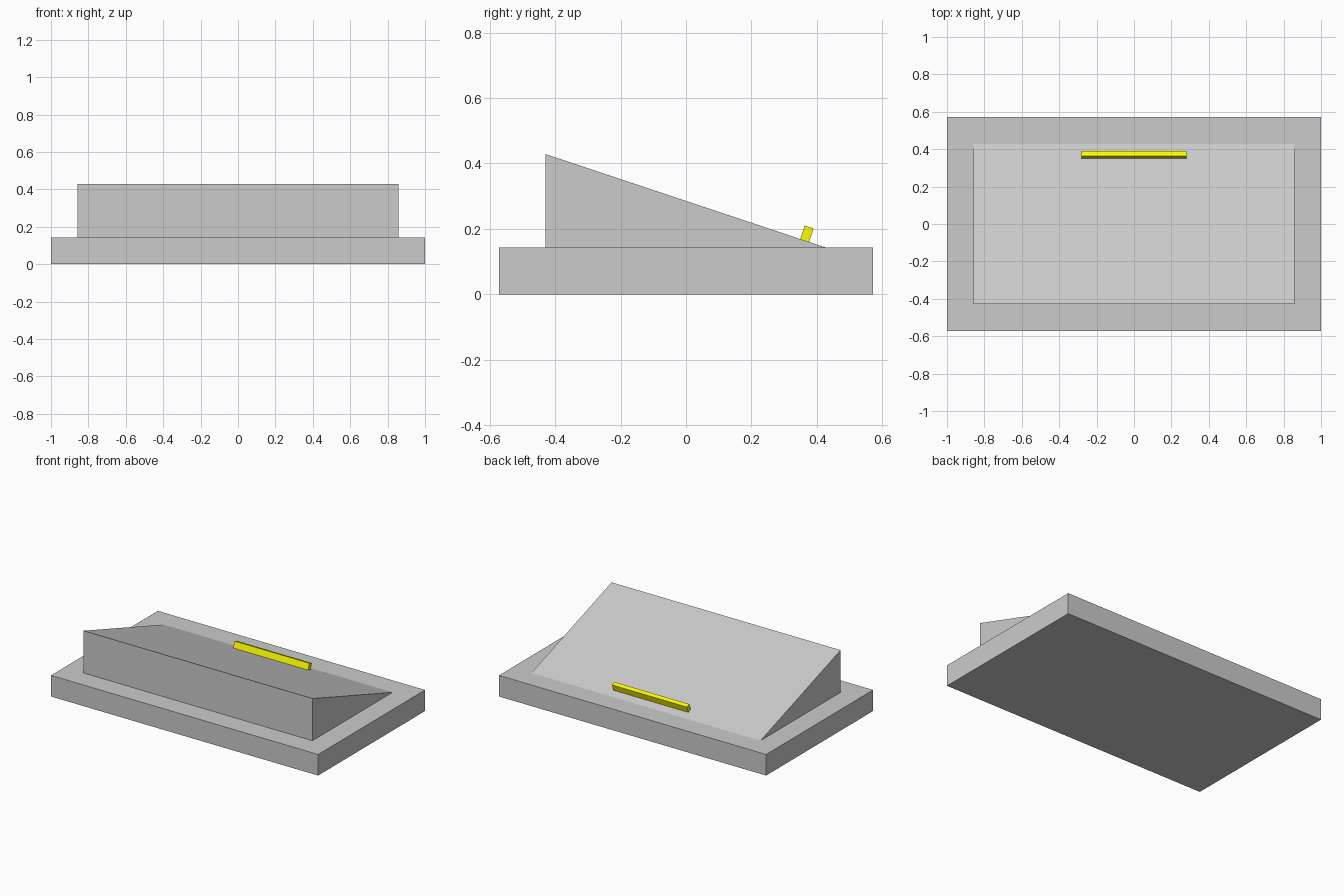
import bpy, math

if "Cube" in bpy.data.objects:
    bpy.data.objects.remove(bpy.data.objects["Cube"])

U = 1 / 7  # module size: the base is 14 x 8 x 1 modules
SLOPE = math.atan2(2, 6)


def extrude_profile(name, profile, half_width):
    """Solid from a (y, z) profile, extruded symmetrically along x."""
    n = len(profile)
    verts = [(x, y, z) for x in (-half_width, half_width) for y, z in profile]
    faces = [tuple(reversed(range(n))), tuple(range(n, 2 * n))]
    faces += [(i, (i + 1) % n, (i + 1) % n + n, i + n) for i in range(n)]
    mesh = bpy.data.meshes.new(name)
    mesh.from_pydata(verts, [], faces)
    obj = bpy.data.objects.new(name, mesh)
    bpy.context.collection.objects.link(obj)
    return obj


# Flat base slab
extrude_profile("base", [(-4*U, 0), (4*U, 0), (4*U, U), (-4*U, U)], 7 * U)

# Wedge, tall at the front and sloping down to the back
extrude_profile("wedge", [(-3*U, U), (3*U, U), (-3*U, 3*U)], 6 * U)

# Yellow ledge bar standing on the slope
w, h = 0.0143, 0.0435
bar = extrude_profile("ledge_bar", [(-w, 0), (w, 0), (w, h), (-w, h)], 0.28)
y = 0.3625
bar.location = (0, y, 2 * U - y / 3)
bar.rotation_euler = (-SLOPE, 0, 0)

yellow = bpy.data.materials.new("yellow")
yellow.diffuse_color = (1.0, 1.0, 0.0, 1)
yellow.use_nodes = True
yellow.node_tree.nodes["Principled BSDF"].inputs["Base Color"].default_value = yellow.diffuse_color
bar.data.materials.append(yellow)
